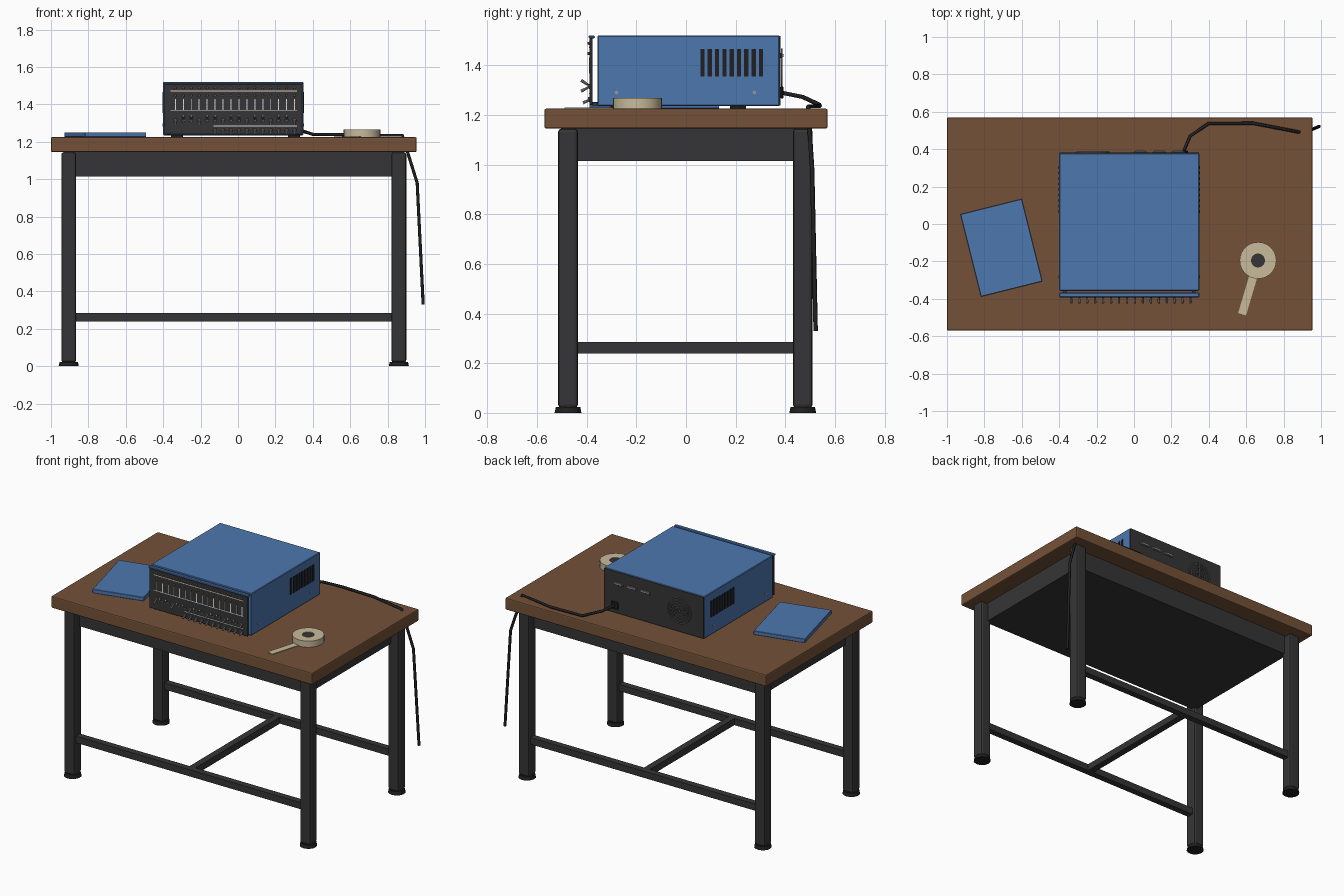
import bpy, bmesh, math
from mathutils import Matrix, Vector

if "Cube" in bpy.data.objects:
    bpy.data.objects.remove(bpy.data.objects["Cube"])


def material(name, r, g, b):
    m = bpy.data.materials.new(name)
    m.diffuse_color = (r, g, b, 1)
    m.use_nodes = True
    m.node_tree.nodes["Principled BSDF"].inputs["Base Color"].default_value = m.diffuse_color
    return m


WOOD = material("brown wood", 0.175, 0.083, 0.04)
BLUE = material("blue paint", 0.075, 0.185, 0.43)
METAL = material("dark metal", 0.036, 0.036, 0.038)
BLACK = material("black rubber", 0.014, 0.014, 0.015)
CREAM = material("cream tape", 0.58, 0.50, 0.33)
WHITE = material("white marking", 0.72, 0.72, 0.70)
SILVER = material("silver metal", 0.30, 0.30, 0.31)
AMBER = material("amber lamp", 0.32, 0.11, 0.04)
GREY = material("grey fitting", 0.12, 0.12, 0.125)


def finish(name, bm, mat, bevel=0, smooth=False, segments=1):
    me = bpy.data.meshes.new(name)
    bmesh.ops.recalc_face_normals(bm, faces=bm.faces)
    bm.to_mesh(me)
    bm.free()
    me.materials.append(mat)
    ob = bpy.data.objects.new(name, me)
    bpy.context.collection.objects.link(ob)
    if bevel:
        mod = ob.modifiers.new("bevel", 'BEVEL')
        mod.width, mod.segments = bevel, segments
    if smooth:
        bpy.ops.object.select_all(action='DESELECT')
        ob.select_set(True)
        bpy.context.view_layer.objects.active = ob
        bpy.ops.object.shade_smooth_by_angle(angle=math.radians(35))
    return ob


def boxes(name, items, mat, bevel=0, segments=1):
    """One object from boxes given as x0, x1, y0, y1, z0, z1."""
    bm = bmesh.new()
    for x0, x1, y0, y1, z0, z1 in items:
        m = Matrix.Translation(((x0 + x1) / 2, (y0 + y1) / 2, (z0 + z1) / 2))
        m = m @ Matrix.Diagonal((x1 - x0, y1 - y0, z1 - z0, 1))
        bmesh.ops.create_cube(bm, size=1, matrix=m)
    return finish(name, bm, mat, bevel, segments=segments)


def rods(name, items, mat, sides=8):
    """One object from cones given as start, end, start radius, end radius."""
    bm = bmesh.new()
    for a, b, r0, r1 in items:
        a, b = Vector(a), Vector(b)
        turn = (b - a).to_track_quat('Z', 'Y').to_matrix().to_4x4()
        bmesh.ops.create_cone(bm, cap_ends=True, segments=sides, radius1=r0, radius2=r1,
                              depth=(b - a).length, matrix=Matrix.Translation((a + b) / 2) @ turn)
    return finish(name, bm, mat, smooth=True)


def lathe(name, profile, centre, mat, axis='Z', steps=32):
    """Closed ring made by spinning (radius, height) points."""
    bm = bmesh.new()
    rings = []
    for i in range(steps):
        a = 2 * math.pi * i / steps
        ring = []
        for r, h in profile:
            p = (r * math.cos(a), r * math.sin(a), h)
            if axis == 'Y':
                p = (p[0], h, p[1])
            ring.append(bm.verts.new(Vector(p) + Vector(centre)))
        rings.append(ring)
    n = len(profile)
    for i in range(steps):
        a, b = rings[i], rings[(i + 1) % steps]
        for j in range(n):
            bm.faces.new((a[j], b[j], b[(j + 1) % n], a[(j + 1) % n]))
    return finish(name, bm, mat, smooth=True)


# Table
boxes("table_top", [(-1.0, 0.955, -0.57, 0.57, 1.145, 1.225)], WOOD, 0.007, 2)
boxes("apron", [(-0.89, 0.845, -0.46, 0.455, 1.015, 1.145)], METAL)
LEG_X, LEG_Y = (-0.905, 0.86), (-0.475, 0.47)
corners = [(x, y) for x in LEG_X for y in LEG_Y]
boxes("legs", [(x - .04, x + .04, y - .04, y + .04, 0.02, 1.145) for x, y in corners],
      METAL, 0.014, 2)
rods("leg_feet", [((x, y, 0), (x, y, 0.024), 0.054, 0.049) for x, y in corners], BLACK, 16)
rails = [(-0.87, 0.825, y - .022, y + .022, 0.24, 0.285) for y in LEG_Y]
rails.append((-0.045, 0.0, -0.455, 0.45, 0.24, 0.285))
boxes("stretchers", rails, METAL)

# Instrument case
boxes("case", [(-0.40, 0.35, -0.357, 0.377, 1.235, 1.52)], BLUE, 0.004)
boxes("case_feet", [(x - .032, x + .032, y - .032, y + .032, 1.225, 1.236)
                    for x in (-0.325, 0.30) for y in (-0.27, 0.21)], BLACK)
boxes("side_vents", [(x - .004, x + .004, y - .0085, y + .0085, 1.355, 1.465)
                     for x in (-0.40, 0.35) for y in [0.066 + 0.0295 * i for i in range(9)]], BLACK)
rods("side_screws", [((x - .004, y, 1.29), (x + .004, y, 1.29), 0.008, 0.008)
                     for x in (-0.40, 0.35) for y in (-0.28, 0.275)], SILVER)

# Front panel with blue top trim
boxes("front_panel", [(-0.394, 0.344, -0.388, -0.377, 1.24, 1.508)], METAL, 0.002)
boxes("panel_trim", [(-0.40, 0.35, -0.392, -0.367, 1.508, 1.52)], BLUE, 0.004)
boxes("panel_spacers", [(x - .01, x + .01, -0.378, -0.355, 1.237, 1.25)
                        for x in (-0.37, 0.32)], METAL)

# Panel markings, lamps and switches
cols = [-0.335 + 0.0425 * i for i in range(16)]
marks = [(-0.36, 0.315, -0.390, -0.387, 1.470, 1.475),
         (-0.36, 0.315, -0.390, -0.387, 1.366, 1.371),
         (-0.13, 0.315, -0.390, -0.387, 1.283, 1.287)]
marks += [(x - .0025, x + .0025, -0.390, -0.387, 1.37, 1.43) for x in cols]
boxes("panel_markings", marks, WHITE)
rods("panel_lamps", [((x, -0.386, z), (x, -0.396, z), 0.007, 0.005)
                     for x in cols for z in (1.488, 1.447)], AMBER)
switches, collars = [], []
for i, x in enumerate(cols):
    dz = 0.024 if i % 3 else -0.02
    switches.append(((x, -0.386, 1.315), (x, -0.422, 1.315 + dz), 0.004, 0.0065))
    collars.append(((x, -0.386, 1.315), (x, -0.394, 1.315), 0.011, 0.009))
for x in cols[5:]:
    switches.append(((x, -0.386, 1.262), (x, -0.415, 1.248), 0.004, 0.0065))
    collars.append(((x, -0.386, 1.262), (x, -0.394, 1.262), 0.011, 0.009))
rods("switch_levers", switches, SILVER)
rods("switch_collars", collars, GREY)

# Back panel, connectors, fan grille and power inlet
boxes("back_panel", [(-0.397, 0.347, 0.374, 0.381, 1.238, 1.517)], METAL)
boxes("connectors", [(x - .037, x + .037, 0.38, 0.387, 1.428, 1.45)
                     for x in (0.235, 0.135, 0.035)], GREY, 0.003)
boxes("connector_sockets", [(x - .027, x + .027, 0.386, 0.392, 1.433, 1.445)
                            for x in (0.235, 0.135, 0.035)], SILVER)
FAN = (-0.22, 0.382, 1.38)
for k, r in enumerate((0.025, 0.045, 0.065, 0.085)):
    lathe("fan_ring_%d" % (k + 1), [(r - .003, 0), (r + .003, 0), (r + .003, .006),
                                    (r - .003, .006)], FAN, GREY, 'Y', 28)
spokes = []
for i in range(4):
    d = Vector((math.cos(i * math.pi / 4), 0, math.sin(i * math.pi / 4))) * 0.085
    c = Vector(FAN) + Vector((0, 0.004, 0))
    spokes.append((c - d, c + d, 0.0025, 0.0025))
rods("fan_spokes", spokes, GREY, 6)
boxes("power_inlet", [(0.235, 0.29, 0.38, 0.392, 1.265, 1.315)], BLACK, 0.004)

# Power cord over the top and down beside the leg
curve = bpy.data.curves.new("power_cord", 'CURVE')
curve.dimensions = '3D'
curve.bevel_depth, curve.bevel_resolution, curve.use_fill_caps = 0.009, 1, True
path = [(0.262, 0.38, 1.29), (0.30, 0.47, 1.272), (0.40, 0.538, 1.24), (0.64, 0.538, 1.236),
        (0.88, 0.492, 1.234), (0.905, 0.497, 1.15), (0.958, 0.508, 0.98), (0.99, 0.522, 0.33)]
sp = curve.splines.new('POLY')
sp.points.add(len(path) - 1)
for p, co in zip(sp.points, path):
    p.co = (*co, 1)
curve.materials.append(BLACK)
cord = bpy.data.objects.new("power_cord", curve)
bpy.context.collection.objects.link(cord)
bpy.ops.object.select_all(action='DESELECT')
cord.select_set(True)
bpy.context.view_layer.objects.active = cord
bpy.ops.object.convert(target='MESH')

# Manual lying on the table
book = boxes("manual", [(-0.169, 0.169, -0.227, 0.227, 0, 0.026)], BLUE, 0.002)
book.location = (-0.709, -0.127, 1.225)
book.rotation_euler.z = math.radians(14)

# Tape roll with a loose end
ROLL = (0.663, -0.195, 1.225)
lathe("tape_roll", [(0.037, 0), (0.098, 0), (0.098, 0.042), (0.037, 0.042)], ROLL, CREAM)
rods("tape_core", [(ROLL, (ROLL[0], ROLL[1], 1.262), 0.038, 0.038)], METAL, 24)
strip = boxes("tape_end", [(-0.022, 0.022, -0.30, -0.05, 0, 0.004)], CREAM)
strip.location = ROLL
strip.rotation_euler.z = math.radians(-16.5)
